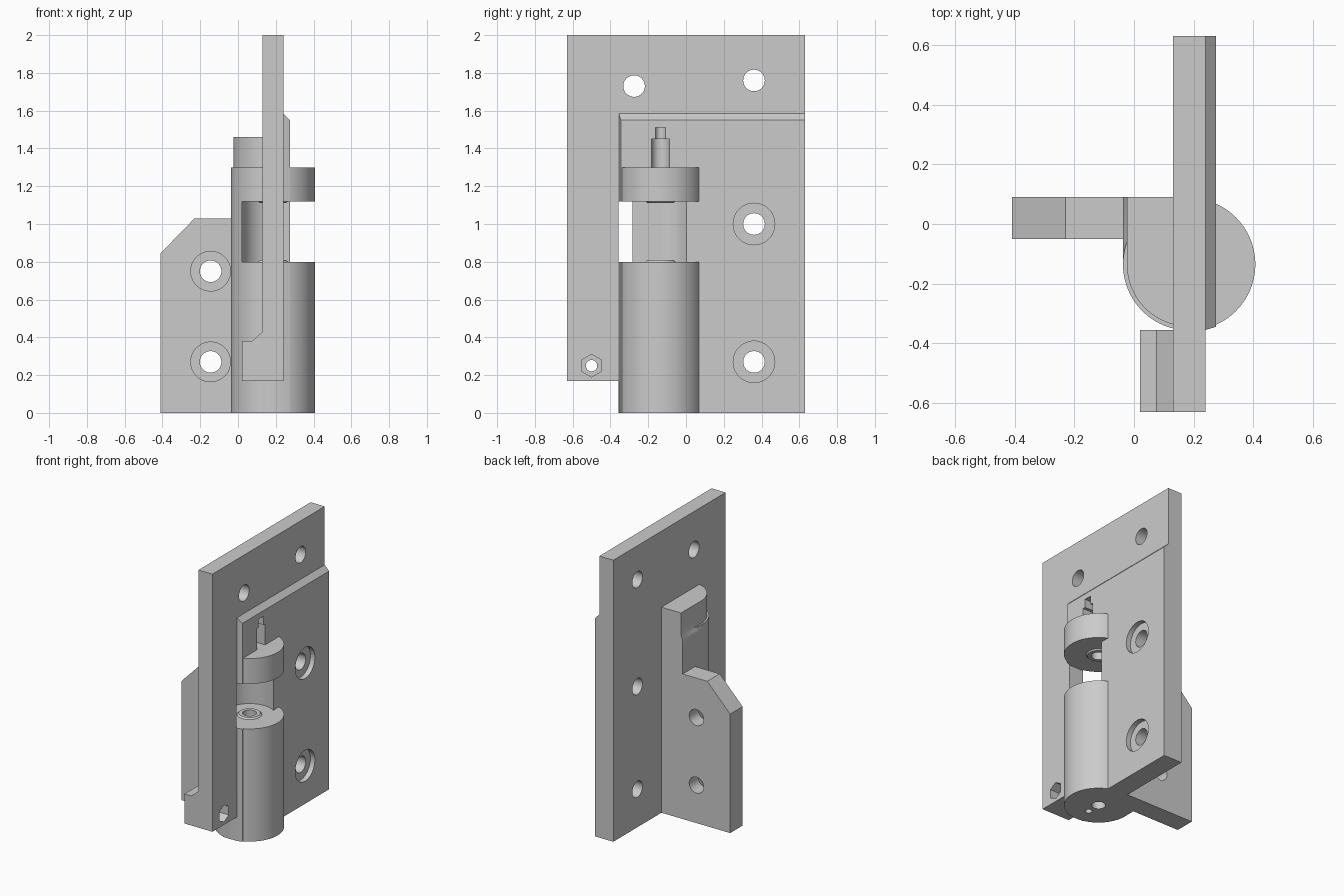
import bpy, bmesh, math
from mathutils import Vector, Matrix

cube = bpy.data.objects.get("Cube")
if cube:
    bpy.data.objects.remove(cube, do_unlink=True)

grey = bpy.data.materials.new("plain_grey")
grey.use_nodes = True
colour = (0.6, 0.6, 0.6, 1)
grey.diffuse_color = colour
grey.node_tree.nodes["Principled BSDF"].inputs["Base Color"].default_value = colour

CX, CY, R = 0.185, -0.135, 0.222   # hinge axis and barrel radius


def make(name, bm):
    bmesh.ops.recalc_face_normals(bm, faces=bm.faces)
    mesh = bpy.data.meshes.new(name)
    bm.to_mesh(mesh)
    bm.free()
    mesh.materials.append(grey)
    ob = bpy.data.objects.new(name, mesh)
    bpy.context.scene.collection.objects.link(ob)
    return ob


def loft(name, rings):
    bm = bmesh.new()
    rows = [[bm.verts.new(p) for p in ring] for ring in rings]
    n = len(rows[0])
    for a, b in zip(rows, rows[1:]):
        for i in range(n):
            j = (i + 1) % n
            bm.faces.new((a[i], a[j], b[j], b[i]))
    bm.faces.new(rows[0])
    bm.faces.new(rows[-1])
    return make(name, bm)


def box(name, x0, x1, y0, y1, z0, z1):
    return loft(name, [[(x0, y0, z), (x1, y0, z), (x1, y1, z), (x0, y1, z)] for z in (z0, z1)])


def xz_prism(name, profile, y0, y1):
    return loft(name, [[(x, y, z) for x, z in profile] for y in (y0, y1)])


def rod(name, start, end, r, r2=None, sides=64):
    a, b = Vector(start), Vector(end)
    d = b - a
    turn = d.to_track_quat('Z', 'Y').to_matrix().to_4x4()
    bm = bmesh.new()
    bmesh.ops.create_cone(bm, cap_ends=True, segments=sides, radius1=r,
                          radius2=r if r2 is None else r2, depth=d.length,
                          matrix=Matrix.Translation((a + b) / 2) @ turn)
    return make(name, bm)


def combine(target, others, operation):
    for other in others:
        mod = target.modifiers.new("join", 'BOOLEAN')
        mod.operation, mod.solver, mod.object = operation, 'EXACT', other
        with bpy.context.temp_override(object=target, active_object=target):
            bpy.ops.object.modifier_apply(modifier=mod.name)
        bpy.data.objects.remove(other, do_unlink=True)


def shell(inset, z):
    # rounded back half of the barrel with its square corner
    r, left = R - inset, CX - R + inset
    arc = [math.pi * (1 + i / 48) for i in range(25)]
    return [(CX, 0.09, z), (left, 0.09, z)] + [
        (CX + r * math.cos(t), CY + r * math.sin(t), z) for t in arc]


# Mounting plate with the notch under its front strip
body = box("hinge_bracket", 0.13, 0.24, -0.355, 0.63, 0, 2)
strip = [(0.02, 0.17), (0.24, 0.17), (0.24, 0.5), (0.13, 0.5), (0.13, 0.43), (0.075, 0.38), (0.02, 0.38)]
parts = [box("front_strip", 0.13, 0.24, -0.63, -0.355, 0.17, 2),
         xz_prism("clamp_foot", strip, -0.63, -0.355)]

# Raised panel with chamfered top and front edge
parts.append(loft("raised_panel", [
    [(x, y, 0), (x, 0.63, 0), (x, 0.63, z), (x, y, z)]
    for x, y, z in ((0.2, -0.355, 1.585), (0.24, -0.355, 1.585), (0.275, -0.345, 1.55))]))

# Hinge barrel, its tall back shell and the side wing
parts.append(rod("barrel", (CX, CY, 0), (CX, CY, 1.3), R, sides=96))
parts.append(loft("back_shell", [shell(i, z) for i, z in
                                 ((0, 0), (0, 1.27), (0.013, 1.3), (0.013, 1.46))]))
wing = [(-0.41, 0), (0, 0), (0, 1.03), (-0.23, 1.03), (-0.41, 0.845)]
parts.append(xz_prism("side_wing", wing, -0.05, 0.09))
combine(body, parts, 'UNION')

# Open gap in the barrel
low, high = 0.8, 1.12
combine(body, [
    rod("gap_bore", (CX, CY, low), (CX, CY, high), 0.165),
    box("gap_front", 0.02, 0.5, -0.358, CY, low, high),
    box("gap_side", 0.275, 0.5, -0.4, 0.2, low, high)], 'DIFFERENCE')

# Conical seats facing into the gap
combine(body, [
    rod("lower_seat", (CX, CY, low - 0.02), (CX, CY, low + 0.01), 0.1, 0.07),
    rod("upper_seat", (CX, CY, high + 0.02), (CX, CY, high - 0.01), 0.1, 0.07)], 'UNION')

cuts = []
# Screw holes with counterbores
for y, z, bored in ((-0.275, 1.73, False), (0.36, 1.76, False), (0.36, 1.0, True), (0.36, 0.27, True)):
    cuts.append(rod("plate_hole", (0, y, z), (0.4, y, z), 0.057))
    if bored:
        cuts.append(rod("plate_bore", (0.24, y, z), (0.4, y, z), 0.11))
for z in (0.75, 0.27):
    cuts.append(rod("wing_hole", (-0.145, -0.2, z), (-0.145, 0.2, z), 0.057))
    cuts.append(rod("wing_bore", (-0.145, -0.1, z), (-0.145, -0.015, z), 0.105))

# Hexagonal nut pocket in the foot
cuts.append(rod("foot_hole", (-0.03, -0.5, 0.25), (0.3, -0.5, 0.25), 0.03))
hexagon = [(math.sin(math.tau * i / 6) * 0.06 - 0.5, math.cos(math.tau * i / 6) * 0.06 + 0.25) for i in range(6)]
cuts.append(loft("nut_pocket", [[(x, y, z) for y, z in hexagon] for x in (0.17, 0.3)]))

# Axle sockets and the stepped groove above the flange
cuts.append(rod("lower_socket", (CX, CY, 0.65), (CX, CY, 0.9), 0.045))
cuts.append(rod("base_socket", (CX, CY, -0.1), (CX, CY, 0.3), 0.045))
cuts.append(rod("base_pinhole", (CX, CY - 0.1, -0.1), (CX, CY - 0.1, 0.2), 0.022))
for r, z0, z1 in ((0.047, 1.05, 1.45), (0.027, 1.4, 1.51)):
    cuts.append(rod("groove_round", (CX, CY, z0), (CX, CY, z1), r))
    cuts.append(box("groove_mouth", CX, 0.4, CY - r, CY + r, 1.3, z1))
combine(body, cuts, 'DIFFERENCE')

# Smooth barrels, sharp edges
bpy.ops.object.select_all(action='DESELECT')
body.select_set(True)
bpy.context.view_layer.objects.active = body
bpy.ops.object.shade_smooth_by_angle(angle=math.radians(25))
